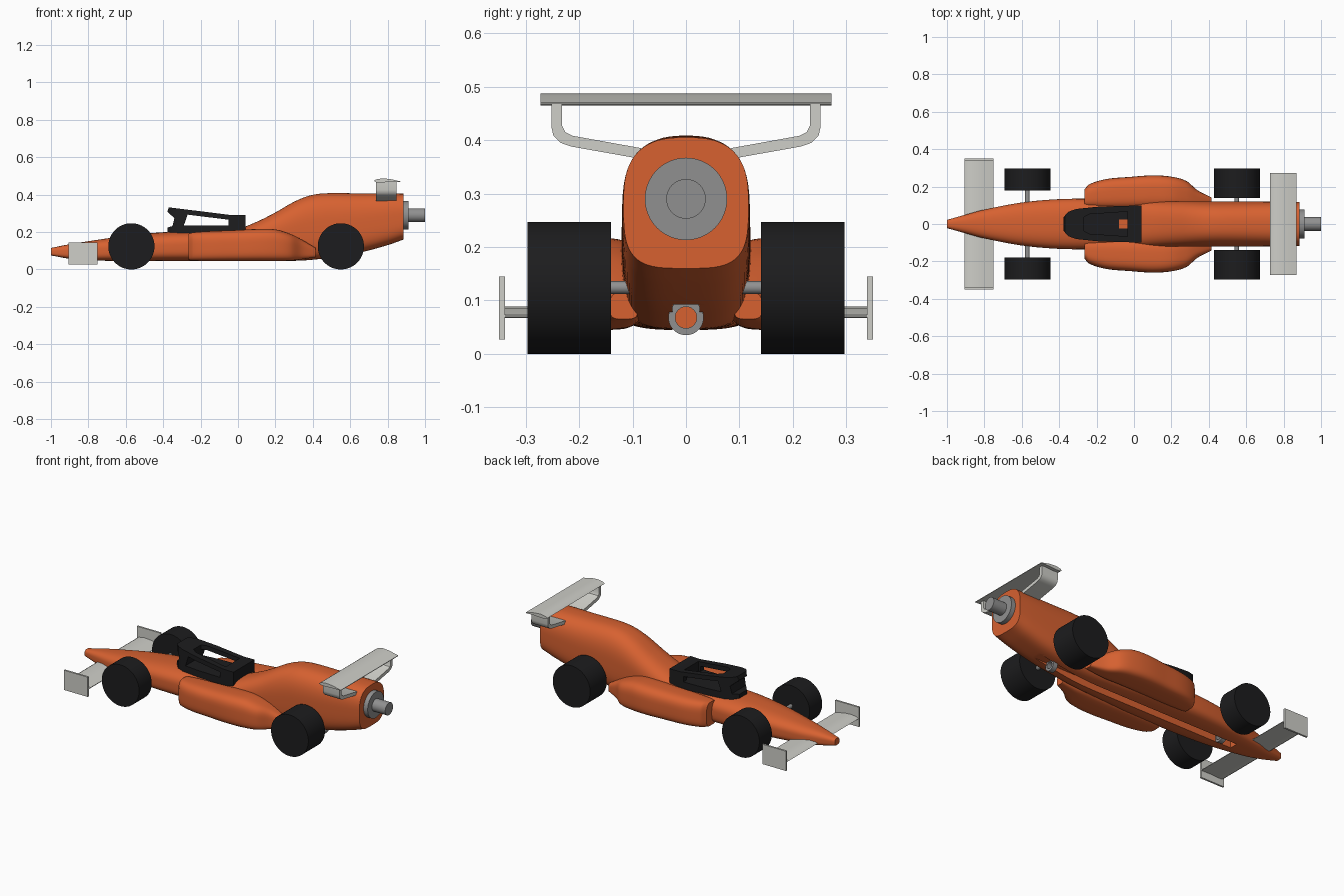
import bpy, bmesh, math
from mathutils import Vector

if "Cube" in bpy.data.objects:
    bpy.data.objects.remove(bpy.data.objects["Cube"])

def material(name, rgb):
    m = bpy.data.materials.new(name)
    m.diffuse_color = (*rgb, 1)
    m.use_nodes = True
    m.node_tree.nodes["Principled BSDF"].inputs["Base Color"].default_value = m.diffuse_color
    return m

ORANGE = material("orange_paint", (0.68, 0.12, 0.03))
BLACK = material("black_rubber", (0.012, 0.012, 0.013))
PALE = material("pale_wing", (0.62, 0.62, 0.58))
GREY = material("grey_metal", (0.28, 0.28, 0.28))

def smooth(mesh, angle=35):
    mesh.shade_smooth()
    mesh.set_sharp_from_angle(angle=math.radians(angle))

def finish(name, bm, mat, mirror=False):
    bmesh.ops.recalc_face_normals(bm, faces=bm.faces)
    mesh = bpy.data.meshes.new(name)
    bm.to_mesh(mesh)
    bm.free()
    smooth(mesh)
    mesh.materials.append(mat)
    ob = bpy.data.objects.new(name, mesh)
    bpy.context.collection.objects.link(ob)
    if mirror:
        ob.modifiers.new("mirror", 'MIRROR').use_axis = (False, True, False)
    return ob

def bridge(name, rings, mat, mirror=False):
    """Skin a list of equal-sized rings and cap both ends."""
    bm = bmesh.new()
    rows = [[bm.verts.new(p) for p in r] for r in rings]
    n = len(rows[0])
    for a, b in zip(rows, rows[1:]):
        for i in range(n):
            bm.faces.new((a[i], a[(i + 1) % n], b[(i + 1) % n], b[i]))
    bm.faces.new(rows[0])
    bm.faces.new(rows[-1])
    return finish(name, bm, mat, mirror)

def prism(name, pts, axis, a, b, mat, mirror=False):
    """Extrude a 2D outline along an axis from a to b."""
    place = {'x': lambda u, v, t: (t, u, v), 'y': lambda u, v, t: (u, t, v),
             'z': lambda u, v, t: (u, v, t)}[axis]
    return bridge(name, [[place(u, v, t) for u, v in pts] for t in (a, b)], mat, mirror)

def circle(u, v, r, n=48):
    return [(u + r * math.cos(2 * math.pi * i / n), v + r * math.sin(2 * math.pi * i / n)) for i in range(n)]

def rect(u0, u1, v0, v1):
    return [(u0, v0), (u1, v0), (u1, v1), (u0, v1)]

def spline(st, steps=5):
    """Catmull-Rom through stations, tangents scaled for uneven spacing in x."""
    def slope(i, k):
        a, b = st[max(i - 1, 0)], st[min(i + 1, len(st) - 1)]
        return (b[k] - a[k]) / (b[0] - a[0])
    out = []
    for i in range(len(st) - 1):
        h = st[i + 1][0] - st[i][0]
        for s in range(steps):
            t = s / steps
            row = [st[i][0] + h * t]
            for k in range(1, len(st[0])):
                row.append((2*t**3 - 3*t**2 + 1) * st[i][k] + (t**3 - 2*t**2 + t) * h * slope(i, k)
                           + (3*t**2 - 2*t**3) * st[i + 1][k] + (t**3 - t**2) * h * slope(i + 1, k))
            out.append(row)
    return out + [list(st[-1])]

def loft(name, stations, up, low, mat, mirror=False, n=48):
    """Stations (x, y0, y1, z0, z1) with superelliptic sections."""
    rings = []
    for x, y0, y1, z0, z1 in spline(stations):
        ring = []
        for i in range(n):
            a = 2 * math.pi * (i + 0.5) / n
            c, s = math.cos(a), math.sin(a)
            e = 2 / (up if s > 0 else low)
            ring.append((x, (y0 + y1) / 2 + (y1 - y0) / 2 * math.copysign(abs(c) ** e, c),
                         (z0 + z1) / 2 + (z1 - z0) / 2 * math.copysign(abs(s) ** e, s)))
        rings.append(ring)
    return bridge(name, rings, mat, mirror)

def boolean(ob, cutter, op='DIFFERENCE'):
    m = ob.modifiers.new("cut", 'BOOLEAN')
    m.object, m.operation, m.solver = cutter, op, 'EXACT'
    dg = bpy.context.evaluated_depsgraph_get()
    mesh = bpy.data.meshes.new_from_object(ob.evaluated_get(dg))
    ob.modifiers.clear()
    ob.data = mesh
    smooth(mesh)
    bpy.data.objects.remove(cutter)

# Main body: (x, half width, bottom, top)
body_st = [(-1, .022, .075, .115), (-.9, .05, .057, .135), (-.8, .077, .049, .151), (-.6, .115, .045, .18),
           (-.4, .133, .045, .199), (-.2, .135, .045, .206), (-.02, .13, .045, .212), (.1, .124, .045, .255),
           (.2, .122, .045, .305), (.3, .121, .046, .362), (.38, .12, .05, .394), (.46, .12, .059, .407),
           (.65, .12, .09, .407), (.8, .119, .13, .407), (.885, .117, .16, .405)]
body = loft("body", [(x, -w, w, a, b) for x, w, a, b in body_st], 2.7, 3.6, ORANGE, n=64)

# Guide channel under the body
boolean(body, prism("channel_cutter", rect(-.025, .025, -.05, .092), 'x', -.69, .75, ORANGE))

# Side pods
loft("side_pods", [(-.265, .09, .185, .05, .19), (-.24, .085, .212, .047, .198), (-.15, .08, .24, .045, .205),
                   (-.02, .08, .252, .045, .21), (.1, .08, .26, .045, .216), (.2, .08, .253, .045, .214),
                   (.28, .08, .23, .047, .19), (.34, .085, .18, .054, .16), (.415, .09, .142, .065, .115)],
     3.2, 4, ORANGE, mirror=True)

# Cockpit guard: side profile trimmed by the plan outline, then opened up
guard = prism("cockpit_guard", [(-.385, .19), (-.385, .222), (-.35, .232), (-.34, .275), (-.378, .308), (-.37, .332),
                                (-.03, .29), (.04, .29), (.04, .19)], 'y', -.15, .15, BLACK)
half = [(.05, .1), (-.2, .092), (-.31, .08), (-.352, .065), (-.378, .035)]
boolean(guard, prism("plan_cutter", half + [(x, -y) for x, y in reversed(half)], 'z', 0, .5, BLACK), 'INTERSECT')
boolean(guard, prism("side_cutter", [(-.29, .234), (-.27, .293), (-.05, .266), (-.05, .234)], 'y', -.2, .2, BLACK))
half = [(-.035, .066), (-.24, .052), (-.27, .035)]
boolean(guard, prism("top_cutter", half + [(x, -y) for x, y in reversed(half)], 'z', .234, .5, BLACK))
prism("seat_opening", [(x, y) for x, y in rect(-.08, -.035, -.024, .024)], 'z', .2, .236, ORANGE)

# Wheels and axles
for tag, x, inner in (("front", -.57, .178), ("rear", .55, .14)):
    prism(tag + "_wheels", circle(x, .1235, .1235, 64), 'y', inner, .297, BLACK, mirror=True)
    prism(tag + "_axle", circle(x, .124, .012, 24), 'y', -.2, .2, GREY)

# Line guides in the channel
for tag, x in (("front", -.6), ("rear", .57)):
    guide = prism(tag + "_line_guide", circle(0, .068, .033), 'x', x - .015, x + .015, GREY)
    boolean(guide, prism("block", rect(-.024, .024, .068, .094), 'x', x - .015, x + .015, GREY), 'UNION')
    boolean(guide, prism("hole", circle(0, .068, .02), 'x', x - .1, x + .1, GREY))

# Front wing with end plates
foil = [(0, .4), (.08, .75), (.3, 1), (.6, .85), (1, .25), (1, .1), (.6, .15), (.3, 0), (.08, .05)]
prism("front_wing", [(-.905 + .155 * u, .067 + .022 * v) for u, v in foil], 'y', -.345, .345, PALE)
prism("front_wing_end_plates", rect(-.907, -.75, .027, .145), 'y', .339, .35, PALE, mirror=True)

# Rear wing on bent struts
prism("rear_wing", [(.727 + .143 * u, .465 + .022 * v) for u, v in foil], 'y', -.272, .272, PALE)
prism("rear_wing_struts", [(.04, .357), (.215, .388), (.235, .395), (.248, .408), (.252, .425), (.252, .474),
                           (.232, .474), (.232, .427), (.226, .415), (.212, .408), (.04, .377)],
      'x', .738, .847, PALE, mirror=True)

# Rear thruster
prism("thruster_flange", circle(0, .29, .077, 64), 'x', .87, .912, GREY)
prism("thruster_nozzle", circle(0, .29, .037), 'x', .9, 1, GREY)
